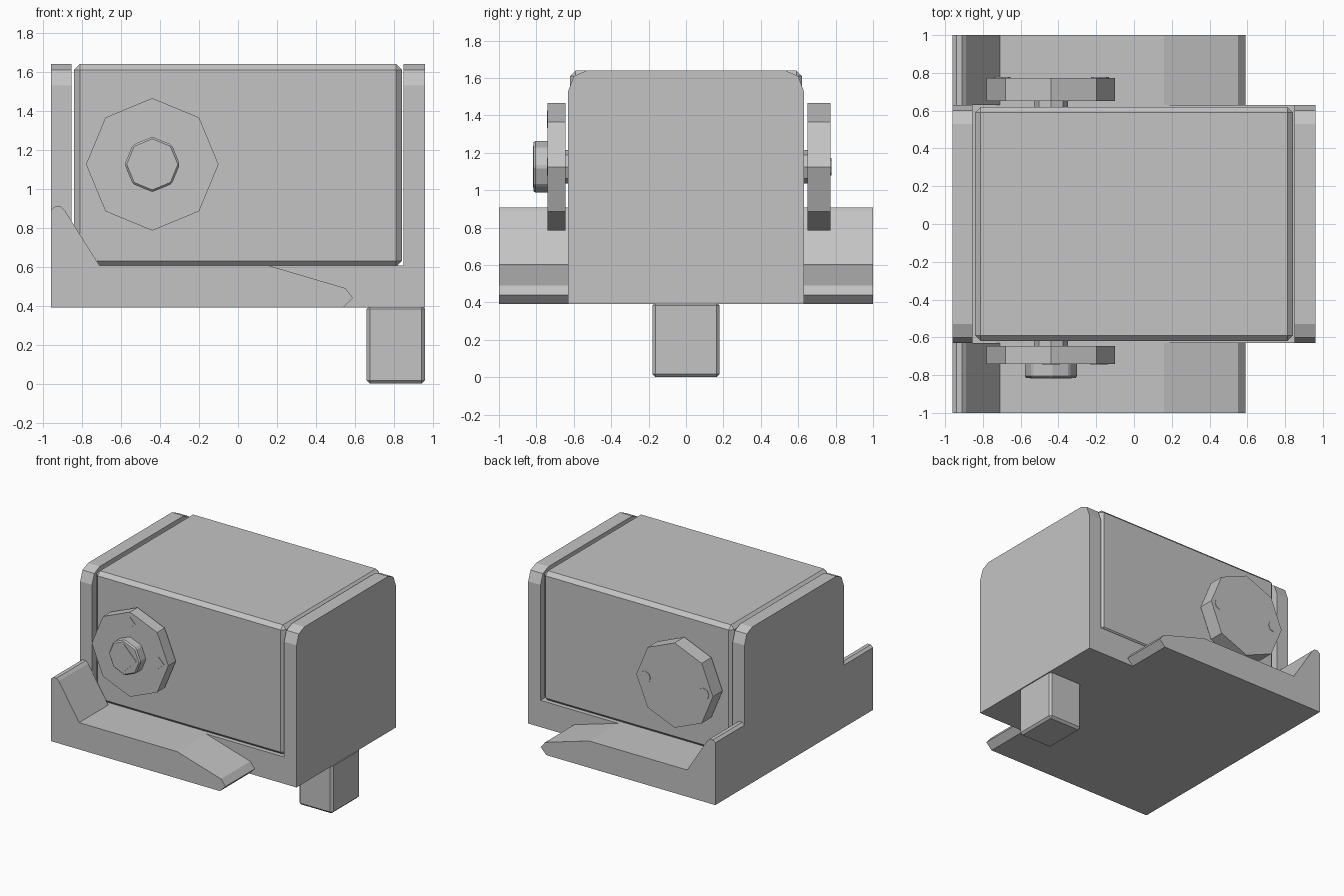
import bpy
import bmesh
import math

cube = bpy.data.objects.get("Cube")
if cube:
    bpy.data.objects.remove(cube, do_unlink=True)

grey = bpy.data.materials.new("plain grey")
grey.use_nodes = True
colour = (0.55, 0.55, 0.55, 1)
grey.diffuse_color = colour
grey.node_tree.nodes["Principled BSDF"].inputs["Base Color"].default_value = colour


def prism(name, profile, axis, low, high, bevel=0):
    """Extrude a flat profile along x, y or z."""
    place = {"x": lambda a, b, d: (d, a, b),
             "y": lambda a, b, d: (a, d, b),
             "z": lambda a, b, d: (a, b, d)}[axis]
    bm = bmesh.new()
    face = bm.faces.new([bm.verts.new(place(a, b, low)) for a, b in profile])
    out = bmesh.ops.extrude_face_region(bm, geom=[face])
    moved = [v for v in out["geom"] if isinstance(v, bmesh.types.BMVert)]
    bmesh.ops.translate(bm, verts=moved, vec=place(0, 0, high - low))
    bmesh.ops.recalc_face_normals(bm, faces=bm.faces)
    mesh = bpy.data.meshes.new(name)
    bm.to_mesh(mesh)
    bm.free()
    mesh.materials.append(grey)
    obj = bpy.data.objects.new(name, mesh)
    bpy.context.collection.objects.link(obj)
    if bevel:
        mod = obj.modifiers.new("edge_bevel", "BEVEL")
        mod.width = bevel
        mod.segments = 1
    return obj


def rect(a0, a1, b0, b1):
    return [(a0, b0), (a1, b0), (a1, b1), (a0, b1)]


def ring(cx, cz, radius, sides):
    return [(cx + radius * math.cos(math.tau * i / sides),
             cz + radius * math.sin(math.tau * i / sides)) for i in range(sides)]


# Base slab and the locating foot
prism("base", rect(-0.96, 0.96, -0.63, 0.63), "z", 0.39, 0.605)
prism("foot", rect(0.66, 0.96, -0.18, 0.18), "z", 0.0, 0.4, 0.017)

# Upright end plates with eased top corners
half = [(0.63, 0.39), (0.63, 1.53), (0.60, 1.61), (0.53, 1.64)]
plate = half + [(-y, z) for y, z in reversed(half)]
prism("right_end_plate", plate, "x", -0.96, -0.855)
prism("left_end_plate", plate, "x", 0.85, 0.96)

# Main box held between the plates
prism("box", rect(-0.842, 0.842, -0.62, 0.62), "z", 0.60, 1.64, 0.03)

# Side ledges with a raised hook and a sloping nose
ledge = [(-0.96, 0.39), (0.54, 0.39), (0.59, 0.44), (0.55, 0.49),
         (0.16, 0.605), (-0.71, 0.605), (-0.89, 0.89), (-0.91, 0.908),
         (-0.94, 0.908), (-0.96, 0.89)]
prism("front_ledge", ledge, "y", -1.0, -0.63)
prism("back_ledge", ledge, "y", 0.63, 1.0)

# Octagonal knobs on short stems
CX, CZ = -0.44, 1.125
prism("front_stem", ring(CX, CZ, 0.09, 8), "y", -0.66, -0.60)
prism("front_knob", ring(CX, CZ, 0.34, 8), "y", -0.74, -0.645)
prism("front_hub", ring(CX, CZ, 0.142, 8), "y", -0.815, -0.73, 0.01)
prism("hub_diamond", ring(CX, CZ, 0.11, 4), "y", -0.819, -0.81)
prism("back_stem", ring(CX, CZ, 0.09, 8), "y", 0.60, 0.66)
prism("back_knob", ring(CX, CZ, 0.34, 8), "y", 0.65, 0.773)

# Small marker studs on the knob faces
for name, dx, dz in (("upper", 0, 0.255), ("side", 0.255, 0)):
    prism("front_" + name + "_stud", ring(CX + dx, CZ + dz, 0.047, 4), "y", -0.744, -0.738)
for name, dx in (("left", 0.26), ("right", -0.26)):
    prism("back_" + name + "_stud", ring(CX + dx, CZ, 0.047, 8), "y", 0.77, 0.777)
